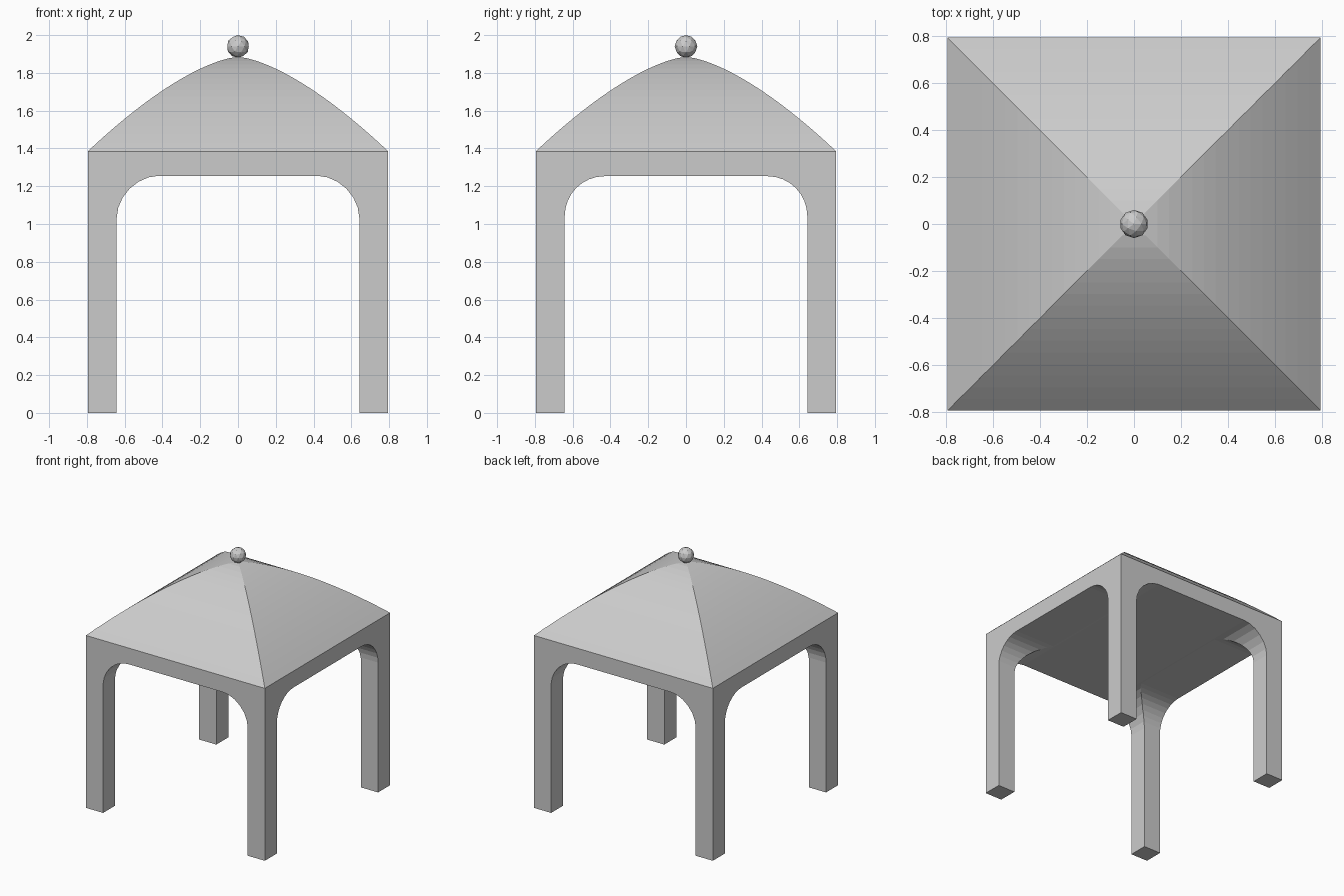
import bpy, bmesh
from math import cos, sin, pi

if "Cube" in bpy.data.objects:
    bpy.data.objects.remove(bpy.data.objects["Cube"])

HALF = 0.795      # half width of the pavilion
EAVES = 1.385     # height where the roof starts
PEAK = 1.885


def make_object(name, bm):
    bmesh.ops.recalc_face_normals(bm, faces=bm.faces)
    mesh = bpy.data.meshes.new(name)
    bm.to_mesh(mesh)
    bm.free()
    obj = bpy.data.objects.new(name, mesh)
    bpy.context.collection.objects.link(obj)
    return obj


def arch_cutter(name, top, radius, power, steps, along_x):
    """Tunnel with rounded upper corners, running through the whole body."""
    w = 0.642
    right = []
    for i in range(steps + 1):
        a = pi / 2 * i / steps
        right.append((w - radius + radius * cos(a) ** (2 / power),
                      top - radius + radius * sin(a) ** (2 / power)))
    right = [(w, -0.1)] + right
    profile = right + [(-u, z) for u, z in reversed(right)]
    bm = bmesh.new()
    verts = [bm.verts.new((-1, u, z) if along_x else (u, -1, z)) for u, z in profile]
    face = bm.faces.new(verts)
    new = bmesh.ops.extrude_face_region(bm, geom=[face])["geom"]
    bmesh.ops.translate(bm, vec=(2, 0, 0) if along_x else (0, 2, 0),
                        verts=[g for g in new if isinstance(g, bmesh.types.BMVert)])
    obj = make_object(name, bm)
    obj.hide_render = True
    obj.hide_viewport = True
    return obj


# Body: a block with two crossing arched tunnels, leaving four legs
bm = bmesh.new()
bmesh.ops.create_cube(bm, size=1)
bmesh.ops.scale(bm, vec=(2 * HALF, 2 * HALF, EAVES), verts=bm.verts)
bmesh.ops.translate(bm, vec=(0, 0, EAVES / 2), verts=bm.verts)
body = make_object("arched_body", bm)
cutters = [arch_cutter("front_arch_cutter", 1.255, 0.22, 1.87, 6, False),
           arch_cutter("side_arch_cutter", 1.253, 0.21, 2.0, 8, True)]
for cutter in cutters:
    mod = body.modifiers.new(cutter.name, 'BOOLEAN')
    mod.operation = 'DIFFERENCE'
    mod.solver = 'EXACT'
    mod.object = cutter

# Roof: square rings following a bulging curve up to the peak
bm = bmesh.new()
ROWS = 16
rings = []
for i in range(ROWS):
    t = 1 - i / ROWS
    r = HALF * t
    z = EAVES + (PEAK - EAVES) * (1 - t ** 1.5)
    rings.append([bm.verts.new((sx * r, sy * r, z))
                  for sx, sy in ((-1, -1), (1, -1), (1, 1), (-1, 1))])
peak = bm.verts.new((0, 0, PEAK))
bm.faces.new(rings[0])
for lower, upper in zip(rings, rings[1:]):
    for k in range(4):
        n = (k + 1) % 4
        bm.faces.new((lower[k], lower[n], upper[n], upper[k]))
for k in range(4):
    bm.faces.new((rings[-1][k], rings[-1][(k + 1) % 4], peak))
make_object("roof", bm)

# Ball finial
bm = bmesh.new()
bmesh.ops.create_icosphere(bm, subdivisions=2, radius=0.06)
bmesh.ops.translate(bm, vec=(0, 0, 1.94), verts=bm.verts)
make_object("finial_ball", bm)
